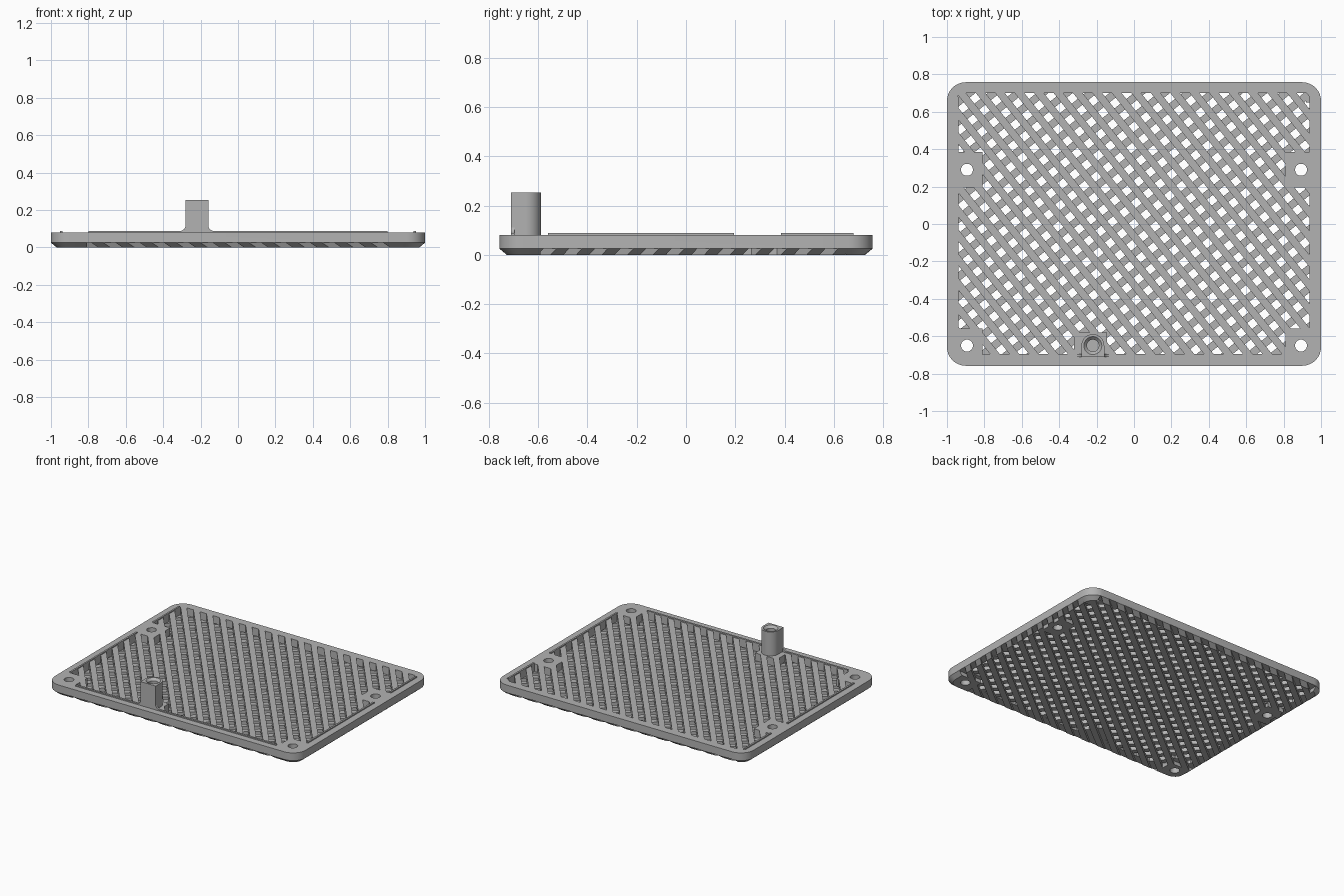
import bpy, bmesh, math
from mathutils import Matrix

if "Cube" in bpy.data.objects:
    bpy.data.objects.remove(bpy.data.objects["Cube"])

HX, HY, TOP, LAYER = 1.0, 0.758, 0.08, 0.025
PITCH, GAP = 0.0812, 0.041
BOSS_X, BOSS_Y, BOSS_R = -0.22, -0.65, 0.061
ANGLE = math.atan(0.8)

grey = bpy.data.materials.new("light_grey")
grey.use_nodes = True
grey.diffuse_color = (0.45, 0.45, 0.45, 1)
grey.node_tree.nodes["Principled BSDF"].inputs["Base Color"].default_value = grey.diffuse_color


def finish(name, bm):
    bmesh.ops.recalc_face_normals(bm, faces=bm.faces)
    mesh = bpy.data.meshes.new(name)
    bm.to_mesh(mesh)
    bm.free()
    mesh.materials.append(grey)
    ob = bpy.data.objects.new(name, mesh)
    bpy.context.collection.objects.link(ob)
    return ob


def loft(name, rings):
    """Skin a stack of equal-length closed rings and cap both ends."""
    bm = bmesh.new()
    rows = [[bm.verts.new(p) for p in ring] for ring in rings]
    n = len(rows[0])
    for a, b in zip(rows, rows[1:]):
        for i in range(n):
            j = (i + 1) % n
            bm.faces.new((a[i], a[j], b[j], b[i]))
    bm.faces.new(rows[0])
    bm.faces.new(rows[-1])
    return finish(name, bm)


def add_box(bm, x0, x1, y0, y1, z0, z1, turn=None):
    m = Matrix.Translation(((x0 + x1) / 2, (y0 + y1) / 2, (z0 + z1) / 2))
    m = m @ Matrix.Diagonal((x1 - x0, y1 - y0, z1 - z0, 1))
    bmesh.ops.create_cube(bm, size=1, matrix=turn @ m if turn else m)


def boxes(name, *specs):
    bm = bmesh.new()
    for s in specs:
        add_box(bm, *s)
    return finish(name, bm)


def circle(x, y, r, z, n=32):
    return [(x + r * math.cos(2 * math.pi * i / n),
             y + r * math.sin(2 * math.pi * i / n), z) for i in range(n)]


def boolean(ob, cutter, operation="DIFFERENCE"):
    cutter.hide_render = True
    mod = ob.modifiers.new("cut", "BOOLEAN")
    mod.operation, mod.solver, mod.object = operation, "EXACT", cutter
    bpy.context.view_layer.update()
    result = bpy.data.meshes.new_from_object(
        ob.evaluated_get(bpy.context.evaluated_depsgraph_get()))
    ob.modifiers.clear()
    ob.data = result
    bpy.data.objects.remove(cutter)


def smooth(ob):
    bpy.ops.object.select_all(action="DESELECT")
    ob.select_set(True)
    bpy.context.view_layer.objects.active = ob
    bpy.ops.object.shade_smooth_by_angle(angle=math.radians(30))


def rounded(inset, z, r=0.1, steps=8):
    ring = []
    for k, (sx, sy) in enumerate(((1, 1), (-1, 1), (-1, -1), (1, -1))):
        for i in range(steps + 1):
            a = math.pi / 2 * (k + i / steps)
            ring.append((sx * (HX - r) + (r - inset) * math.cos(a),
                         sy * (HY - r) + (r - inset) * math.sin(a), z))
    return ring


def grooves(name, angle, z0, z1):
    """Parallel slot cutters across the whole panel."""
    bm = bmesh.new()
    turn = Matrix.Rotation(angle, 4, "Z")
    for k in range(-15, 16):
        y = k * PITCH
        add_box(bm, -1.6, 1.6, y - GAP / 2, y + GAP / 2, z0, z1, turn)
    return finish(name, bm)


# Panel body with a chamfered lower edge
panel = loft("vent_panel", [rounded(0.03, 0), rounded(0, LAYER), rounded(0, TOP)])

# Upper slots stay inside the frame and clear of the screw pads and the boss
upper = grooves("upper_slots", ANGLE - math.pi / 2, LAYER, 0.12)
boolean(upper, boxes("slot_area", (-0.94, 0.94, -0.697, 0.7, -1, 1)), "INTERSECT")
pads = [(BOSS_X - 0.1, BOSS_X + 0.075, -0.8, -0.58, -1, 1)]
for s in (-1, 1):
    xs = sorted((s * 0.81, s * 1.1))
    pads += [(*xs, -0.9, -0.56, -1, 1), (*xs, 0.195, 0.385, -1, 1)]
boolean(upper, boxes("upper_pads", *pads))

# Lower slots run out through the chamfer, leaving corners and pads solid
lower = grooves("lower_slots", ANGLE, -0.05, LAYER + 0.001)
pads = []
for s in (-1, 1):
    xs = sorted((s * 0.81, s * 1.1))
    pads += [(*xs, -0.9, -0.59, -1, 1),
             (*sorted((s * 0.82, s * 0.95)), 0.195, 0.385, -1, 1),
             (*sorted((s * 0.92, s * 1.1)), 0.65, 0.9, -1, 1)]
boolean(lower, boxes("lower_pads", *pads))
boolean(panel, upper)
boolean(panel, lower)

# Screw holes
for x in (-0.893, 0.893):
    for y in (-0.65, 0.29):
        boolean(panel, loft("screw_hole", [circle(x, y, 0.032, -0.1), circle(x, y, 0.032, 0.2)]))
smooth(panel)

# Thin locating ridges on the frame
for side, s in (("right", -1), ("left", 1)):
    for place, y0, y1 in (("front", -0.56, 0.195), ("back", 0.385, 0.68)):
        x = s * 0.945
        boxes(f"{side}_{place}_ridge", (x - 0.006, x + 0.006, y0, y1, TOP - 0.01, 0.088))
boxes("front_ridge", (-0.8, 0.8, -0.71, -0.696, TOP - 0.01, 0.088))


# Boss: flat toward the front, round toward the back, with a blind hole
def boss_ring(z):
    arc = [(BOSS_X + BOSS_R * math.cos(math.pi * i / 20),
            BOSS_Y + BOSS_R * math.sin(math.pi * i / 20), z) for i in range(21)]
    return arc + [(BOSS_X - BOSS_R, -0.71, z), (BOSS_X + BOSS_R, -0.71, z)]


boss = loft("boss", [boss_ring(TOP - 0.01), boss_ring(0.252)])
hole = [(0.032, 0.1), (0.032, 0.236), (0.048, 0.252), (0.048, 0.3)]
boolean(boss, loft("boss_hole", [circle(BOSS_X, BOSS_Y, r, z) for r, z in hole]))
smooth(boss)

# Curved gussets blending the boss into the front ridge
for name, s in (("right_gusset", -1), ("left_gusset", 1)):
    edge = BOSS_X + s * (BOSS_R - 0.002)
    profile = [(edge, TOP)]
    for i in range(9):
        a = math.pi / 2 * i / 8
        profile.append((edge + s * 0.035 * (1 - math.sin(a)),
                        0.087 + 0.035 * (1 - math.cos(a))))
    gusset = loft(name, [[(x, y, z) for x, z in profile] for y in (-0.71, -0.696)])
    smooth(gusset)
